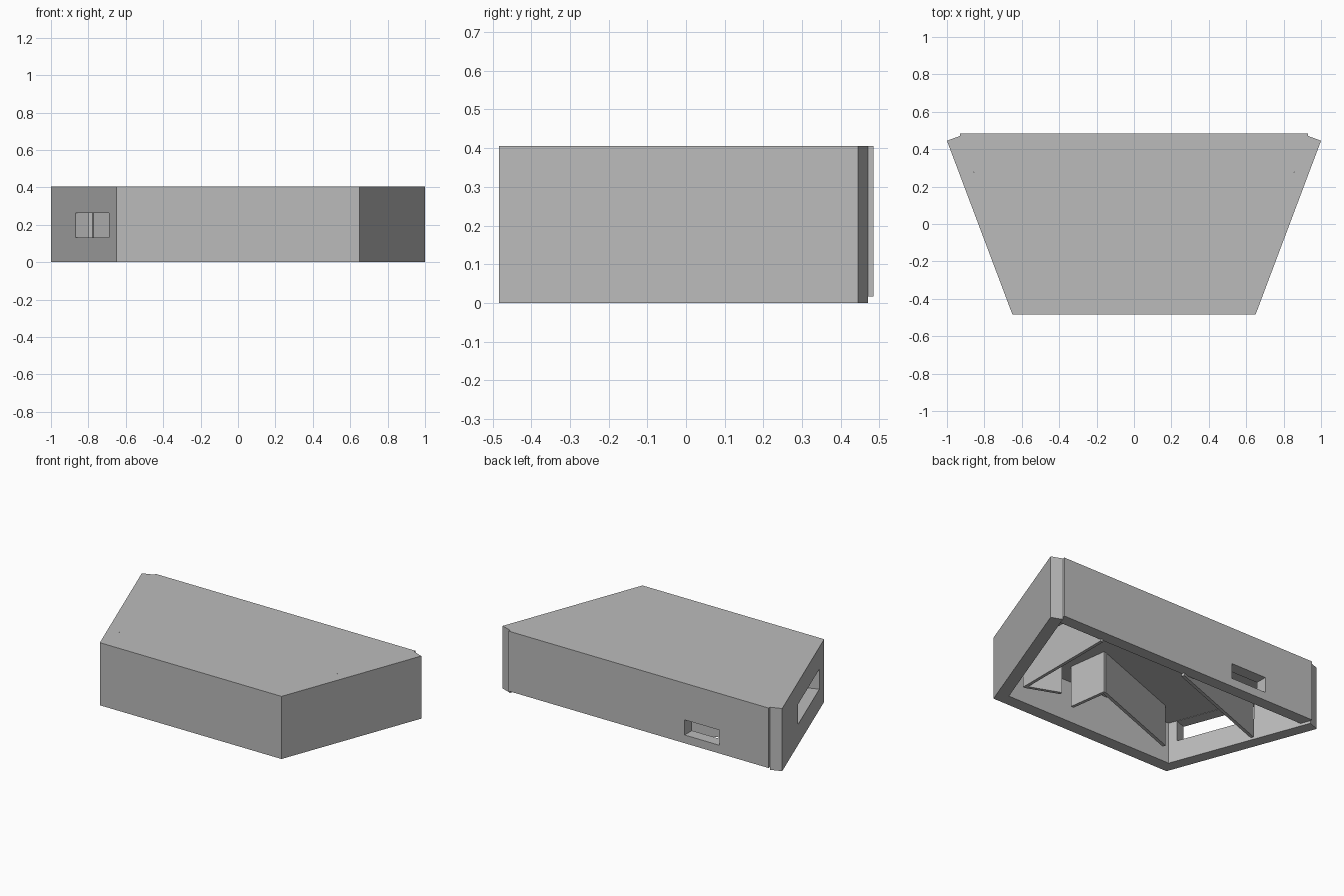
import bpy
import bmesh
from mathutils import Vector

if "Cube" in bpy.data.objects:
    bpy.data.objects.remove(bpy.data.objects["Cube"], do_unlink=True)

HEIGHT = 0.405
CEILING = 0.265

grey = bpy.data.materials.new("matte grey")
grey.use_nodes = True
grey.diffuse_color = (0.5, 0.5, 0.5, 1)
grey.node_tree.nodes["Principled BSDF"].inputs["Base Color"].default_value = (0.5, 0.5, 0.5, 1)


def prism(name, outline, z0, z1):
    """Extrude a plan outline from z0 up to z1."""
    bm = bmesh.new()
    face = bm.faces.new([bm.verts.new((p[0], p[1], z0)) for p in outline])
    ext = bmesh.ops.extrude_face_region(bm, geom=[face])
    top = [v for v in ext["geom"] if isinstance(v, bmesh.types.BMVert)]
    bmesh.ops.translate(bm, verts=top, vec=(0, 0, z1 - z0))
    bmesh.ops.recalc_face_normals(bm, faces=bm.faces)
    mesh = bpy.data.meshes.new(name)
    bm.to_mesh(mesh)
    bm.free()
    mesh.materials.append(grey)
    obj = bpy.data.objects.new(name, mesh)
    bpy.context.collection.objects.link(obj)
    return obj


def cut(target, cutter):
    """Open a window in the target and hide the cutter."""
    mod = target.modifiers.new("window", "BOOLEAN")
    mod.operation = "DIFFERENCE"
    mod.solver = "EXACT"
    mod.object = cutter
    cutter.hide_render = True
    cutter.hide_viewport = True
    cutter.display_type = "WIRE"


def plate(name, start, end, thick=0.02):
    """Thin upright baffle hanging from the ceiling."""
    a, b = Vector(start), Vector(end)
    d = (b - a).normalized()
    side = Vector((-d.y, d.x)) * thick / 2
    return prism(name, [a - side, b - side, b + side, a + side], 0, CEILING + 0.01)


# Outer walls
wall = [(0.65, -0.484), (1, 0.445), (0.93, 0.471), (0.60, -0.405)]
mirrored = [(-x, y) for x, y in wall]
left_wall = prism("left_wall", wall, 0, HEIGHT)
right_wall = prism("right_wall", mirrored, 0, HEIGHT)
prism("front_wall", [wall[0], wall[3], mirrored[3], mirrored[0]], 0, HEIGHT)

# Thick top deck and raised back panel
prism("top_deck", [(-0.60, -0.405), (0.60, -0.405), (0.907, 0.41), (-0.907, 0.41)],
      CEILING, HEIGHT)
back_panel = prism("back_panel", [(-0.907, 0.41), (0.907, 0.41), (0.93, 0.471),
                                  (0.93, 0.485), (-0.93, 0.485), (-0.93, 0.471)],
                   0.017, HEIGHT)

# Windows in the right wall and the back panel
corner = Vector(mirrored[0])
along = (Vector(mirrored[1]) - corner).normalized()
inward = Vector((along.y, -along.x))


def on_wall(s, n):
    return corner + along * s + inward * n


cut(right_wall, prism("right_window_cutter",
                      [on_wall(0.113, -0.05), on_wall(0.62, -0.05),
                       on_wall(0.62, 0.15), on_wall(0.113, 0.15)], 0.133, 0.263))
cut(back_panel, prism("back_window_cutter",
                      [(-0.58, 0.3), (-0.33, 0.3), (-0.33, 0.6), (-0.58, 0.6)], 0.07, 0.168))

# Inner baffles
plate("rear_baffle", on_wall(0.62, 0.098), on_wall(0.62, 0.91))
plate("middle_baffle", on_wall(0.13, 0.258), on_wall(0.13, 0.955))
plate("middle_baffle_return", (0.24, -0.268), (0.205, -0.015))
plate("left_baffle", (0.595, -0.273), (0.595, 0.42))
plate("left_baffle_return", (0.595, -0.265), (0.39, -0.187))
